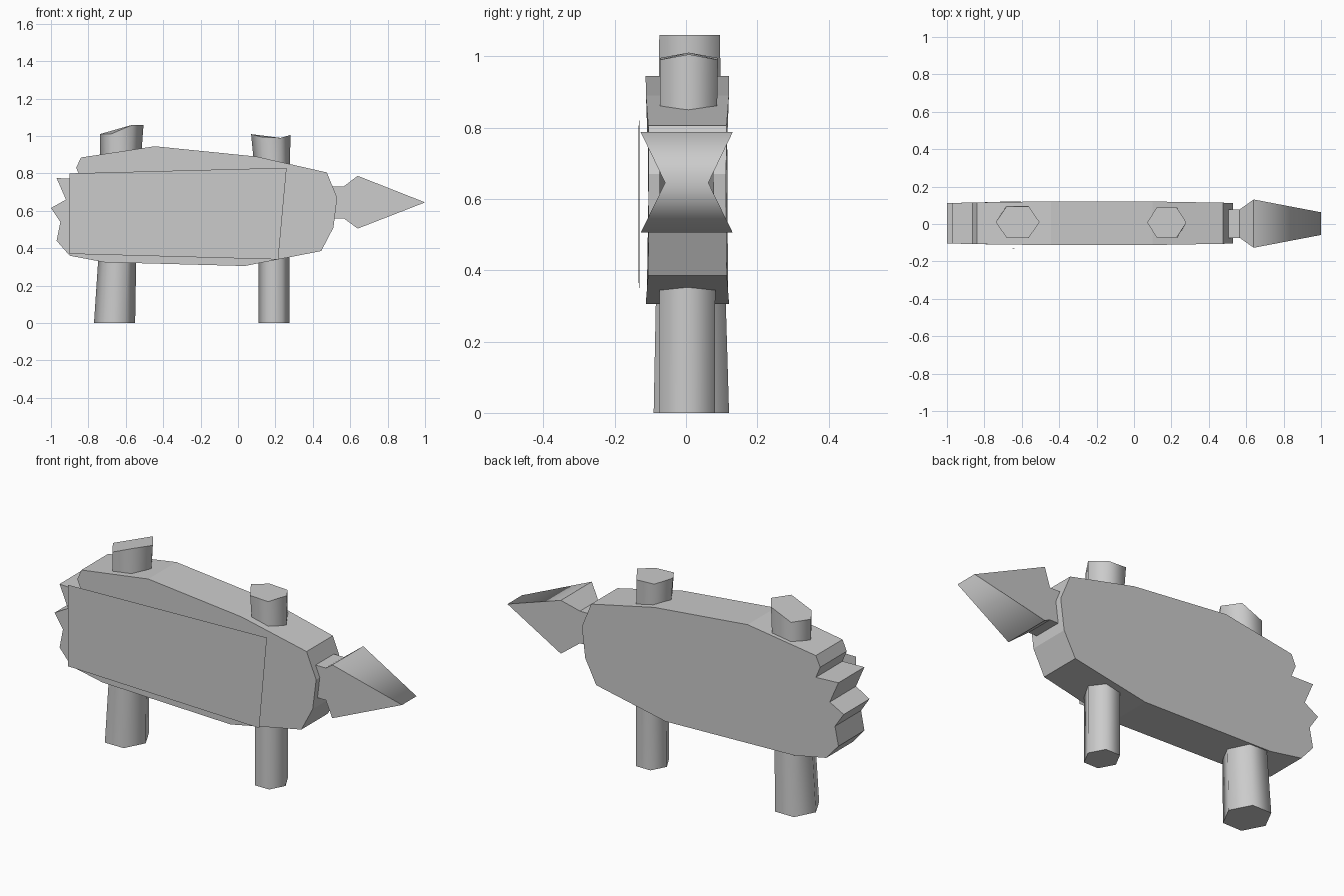
import bpy, bmesh
from math import cos, sin, pi

cube = bpy.data.objects.get("Cube")
if cube:
    bpy.data.objects.remove(cube, do_unlink=True)

grey = bpy.data.materials.new("weathered grey")
grey.use_nodes = True
colour = (0.6, 0.6, 0.6, 1)
grey.diffuse_color = colour
grey.node_tree.nodes["Principled BSDF"].inputs["Base Color"].default_value = colour


def finish(name, bm):
    mesh = bpy.data.meshes.new(name)
    bm.to_mesh(mesh)
    bm.free()
    mesh.materials.append(grey)
    obj = bpy.data.objects.new(name, mesh)
    bpy.context.collection.objects.link(obj)
    return obj


def slab(name, outline, depth, mid_y, soft_x=None):
    """Extrude an x-z outline along y; depth(x) is the half thickness.
    Edges across the slab at soft_x shade smoothly, all others stay sharp."""
    bm = bmesh.new()
    front, back = [[bm.verts.new((x, mid_y + s * depth(x), z)) for x, z in outline]
                   for s in (-1, 1)]
    bm.faces.new(front)
    bm.faces.new(back)
    for i in range(len(outline)):
        bm.faces.new((front[i - 1], front[i], back[i], back[i - 1]))
    bmesh.ops.recalc_face_normals(bm, faces=bm.faces)
    if soft_x is not None:
        for f in bm.faces:
            f.smooth = True
        for e in bm.edges:
            e.smooth = all(abs(v.co.x - soft_x) < 0.001 for v in e.verts)
    return finish(name, bm)


def post(name, rings, top_z):
    """Six-sided post through rings of (x, y, rx, ry, z), with an uneven cut top."""
    bm = bmesh.new()
    loops = []
    for x, y, rx, ry, z in rings:
        loops.append([bm.verts.new((x + rx * cos(i * pi / 3), y + ry * sin(i * pi / 3), z))
                      for i in range(6)])
    for v, z in zip(loops[-1], top_z):
        v.co.z = z
    for low, high in zip(loops, loops[1:]):
        for i in range(6):
            bm.faces.new((low[i - 1], low[i], high[i], high[i - 1])).smooth = True
    caps = [bm.faces.new(loops[0]), bm.faces.new(loops[-1])]
    for cap in caps:
        for e in cap.edges:
            e.smooth = False
    bmesh.ops.recalc_face_normals(bm, faces=bm.faces)
    return finish(name, bm)


# Thick plank with a splintered left end
board = [(-0.90, 0.36), (-0.97, 0.44), (-0.95, 0.54), (-1.0, 0.615), (-0.92, 0.66),
         (-0.97, 0.775), (-0.84, 0.77), (-0.865, 0.83), (-0.84, 0.885), (-0.445, 0.945),
         (0.10, 0.89), (0.475, 0.805), (0.53, 0.67), (0.51, 0.51), (0.445, 0.385),
         (0.035, 0.305), (-0.715, 0.325)]
slab("board", board, lambda x: 0.118 - 0.017 * (x + 0.22) ** 2, 0.004)

# Wedge-shaped pointer with a short neck
pointer = [(0.50, 0.73), (0.565, 0.73), (0.64, 0.787), (1.0, 0.645),
           (0.64, 0.505), (0.565, 0.56), (0.50, 0.56)]
slab("pointer", pointer,
     lambda x: 0.076 if x < 0.6 else 0.129 - 0.19 * (x - 0.64), 0.002, soft_x=1.0)

# Posts running up through the board
post("left_post", [(-0.66, 0.015, 0.11, 0.122, 0), (-0.635, 0.012, 0.095, 0.105, 0.6),
                   (-0.622, 0.01, 0.117, 0.098, 1)],
     (1.06, 1.06, 1.01, 1.01, 1.01, 1.06))
post("right_post", [(0.193, 0.003, 0.083, 0.09, 0), (0.193, 0.005, 0.083, 0.09, 0.6),
                    (0.175, 0.008, 0.105, 0.094, 1)],
     (1.005, 0.99, 0.995, 1.01, 0.995, 0.99))

# Flat face panel just in front of the board
bm = bmesh.new()
bm.faces.new([bm.verts.new(c) for c in ((-0.90, -0.133, 0.37), (0.215, -0.13, 0.34),
                                        (0.26, -0.13, 0.83), (-0.90, -0.133, 0.80))])
finish("face_panel", bm)
